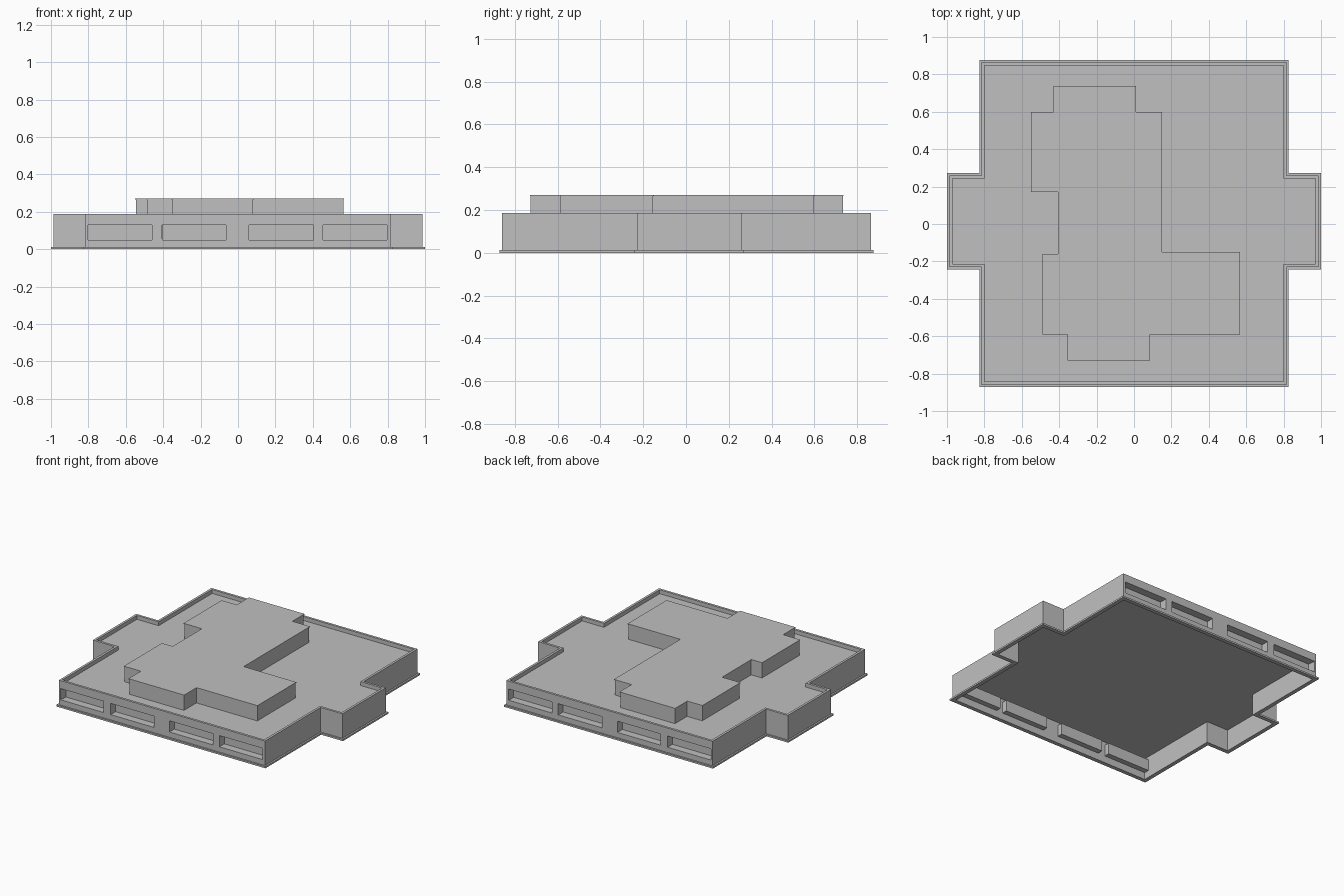
import bpy, bmesh
from mathutils import Vector

old = bpy.data.objects.get("Cube")
if old:
    bpy.data.objects.remove(old, do_unlink=True)

# One flat colour for the whole building
grey = bpy.data.materials.new("plain_grey")
grey.use_nodes = True
grey.diffuse_color = (0.53, 0.53, 0.53, 1)
grey.node_tree.nodes["Principled BSDF"].inputs["Base Color"].default_value = grey.diffuse_color


def finish(name, bm):
    mesh = bpy.data.meshes.new(name)
    bm.to_mesh(mesh)
    bm.free()
    mesh.materials.append(grey)
    obj = bpy.data.objects.new(name, mesh)
    bpy.context.collection.objects.link(obj)
    return obj


def offset(poly, d):
    """Grow a counter-clockwise right-angled outline by d."""
    out = []
    for i, p in enumerate(poly):
        p, a, b = Vector(p), Vector(poly[i - 1]), Vector(poly[(i + 1) % len(poly)])
        e, f = (p - a).normalized(), (b - p).normalized()
        out.append(p + d * Vector((e.y + f.y, -e.x - f.x)))
    return out


def prism(name, poly, z0, z1):
    bm = bmesh.new()
    face = bm.faces.new([bm.verts.new((p[0], p[1], z0)) for p in poly])
    top = bmesh.ops.extrude_face_region(bm, geom=[face], use_keep_orig=True)["geom"]
    bmesh.ops.translate(bm, vec=(0, 0, z1 - z0),
                        verts=[v for v in top if isinstance(v, bmesh.types.BMVert)])
    bmesh.ops.recalc_face_normals(bm, faces=bm.faces)
    return finish(name, bm)


def ring(outer, inner, z0, z1):
    """Hollow wall between two matching outlines."""
    bm = bmesh.new()
    loops = [[bm.verts.new((p[0], p[1], z)) for p in poly]
             for poly, z in ((outer, z0), (outer, z1), (inner, z1), (inner, z0))]
    n = len(outer)
    for k in range(4):
        a, b = loops[k], loops[(k + 1) % 4]
        for i in range(n):
            j = (i + 1) % n
            bm.faces.new((a[i], a[j], b[j], b[i]))
    bmesh.ops.recalc_face_normals(bm, faces=bm.faces)
    return bm


# Main footprint: a rectangle with a shallow bay on each side
footprint = [(-.815, -.86), (.815, -.86), (.815, -.23), (.987, -.23),
             (.987, .26), (.815, .26), (.815, .865), (-.815, .865),
             (-.815, .26), (-.987, .26), (-.987, -.23), (-.815, -.23)]
inner = offset(footprint, -.017)

# Outer walls with parapet; recessed windows on front and back
walls = ring(footprint, inner, .012, .187)
windows = [(-.803, -.46), (-.405, -.063), (.06, .405), (.455, .797)]
sill, head = .05, .13
cuts = [((x, 0, 0), (1, 0, 0)) for pair in windows for x in pair]
cuts += [((0, 0, z), (0, 0, 1)) for z in (sill, head)]
for co, no in cuts:
    bmesh.ops.bisect_plane(walls, geom=walls.verts[:] + walls.edges[:] + walls.faces[:],
                           plane_co=co, plane_no=no)
panes, holes = [], []
for f in walls.faces:
    c = f.calc_center_median()
    if (abs(f.normal.y) > .9 and abs(c.y) > .8 and sill < c.z < head
            and any(a < c.x < b for a, b in windows)):
        (panes if f.normal.y * c.y > 0 else holes).append(f)
bmesh.ops.delete(walls, geom=holes, context='FACES_ONLY')
for f in panes:
    inward = -f.normal.copy()
    new = bmesh.ops.extrude_discrete_faces(walls, faces=[f])["faces"][0]
    bmesh.ops.translate(walls, verts=new.verts[:], vec=inward * .055)
finish("outer_walls", walls)

# Projecting lip around the foot of the walls
finish("base_lip", ring(offset(footprint, .012), inner, 0, .012))

# Roof deck, open underneath
prism("roof_deck", offset(footprint, -.012), .153, .159)

# Stepped upper storey with a thin overhanging cap
upper = [(-.355, -.73), (.085, -.73), (.085, -.59), (.567, -.59), (.567, -.15),
         (.15, -.15), (.15, .6), (.01, .6), (.01, .737), (-.43, .737), (-.43, .6),
         (-.55, .6), (-.55, .17), (-.405, .17), (-.405, -.16), (-.49, -.16),
         (-.49, -.59), (-.355, -.59)]
prism("upper_storey", offset(upper, -.004), .158, .266)
prism("upper_cap", upper, .266, .271)
